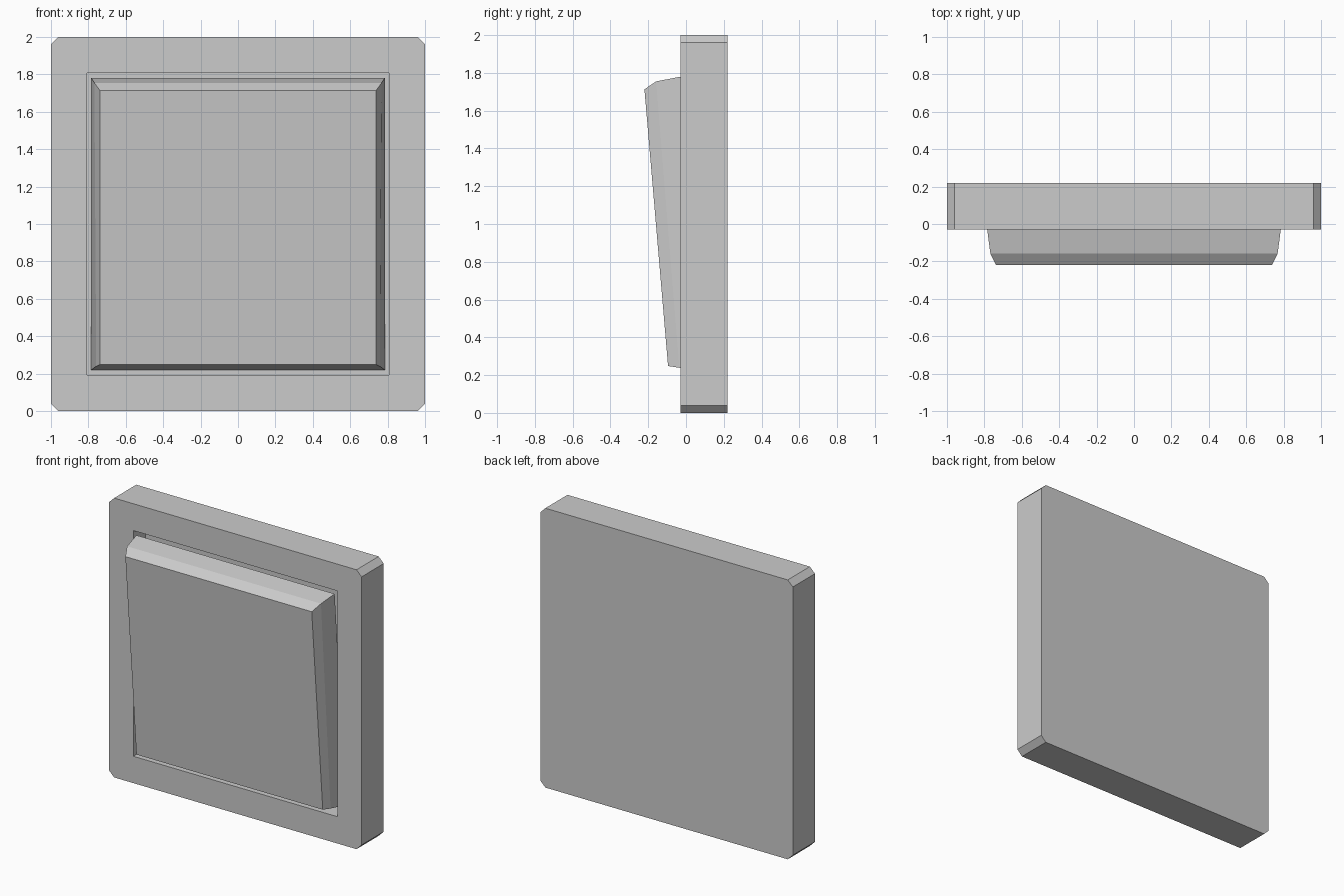
import bpy, bmesh

if "Cube" in bpy.data.objects:
    bpy.data.objects.remove(bpy.data.objects["Cube"])


def make_object(name, bm):
    bmesh.ops.recalc_face_normals(bm, faces=bm.faces[:])
    mesh = bpy.data.meshes.new(name)
    bm.to_mesh(mesh)
    bm.free()
    obj = bpy.data.objects.new(name, mesh)
    bpy.context.collection.objects.link(obj)
    return obj


def prism(name, outline, y0, y1):
    """Extrude an (x, z) outline from y0 to y1."""
    bm = bmesh.new()
    face = bm.faces.new([bm.verts.new((x, y0, z)) for x, z in outline])
    ext = bmesh.ops.extrude_face_region(bm, geom=[face])
    for v in ext["geom"]:
        if isinstance(v, bmesh.types.BMVert):
            v.co.y = y1
    return make_object(name, bm)


def rectangle(half):
    return [(-half, 1 - half), (half, 1 - half), (half, 1 + half), (-half, 1 + half)]


# Wall plate with clipped corners
c = 0.96
corners = [(-c, -1), (c, -1), (1, -c), (1, c), (c, 1), (-c, 1), (-1, c), (-1, -c)]
plate = prism("wall_plate", [(x, z + 1) for x, z in corners], -0.03, 0.22)

# Square recess in the plate
cutter = prism("recess_cutter", rectangle(0.808), -0.2, 0.11)
cutter.hide_render = True
cut = plate.modifiers.new("recess", "BOOLEAN")
cut.operation = "DIFFERENCE"
cut.solver = "EXACT"
cut.object = cutter
bpy.context.view_layer.objects.active = plate
plate.select_set(True)
bpy.ops.object.modifier_apply(modifier=cut.name)
bpy.data.objects.remove(cutter, do_unlink=True)

# Tilted rocker: rings from the front face to the back
# each ring: (top half width, top y, top z, bottom half width, bottom y, bottom z)
rings = [
    (0.738, -0.220, 1.713, 0.738, -0.095, 0.248),
    (0.768, -0.158, 1.755, 0.758, -0.035, 0.239),
    (0.785, -0.028, 1.780, 0.785, 0.100, 0.220),
]
bm = bmesh.new()
loops = []
for wt, yt, zt, wb, yb, zb in rings:
    pts = [(-wb, yb, zb), (wb, yb, zb), (wt, yt, zt), (-wt, yt, zt)]
    loops.append([bm.verts.new(p) for p in pts])
for a, b in zip(loops, loops[1:]):
    for i in range(4):
        j = (i + 1) % 4
        bm.faces.new((a[i], a[j], b[j], b[i]))
bm.faces.new(loops[0])
bm.faces.new(loops[-1])
make_object("rocker_button", bm)
